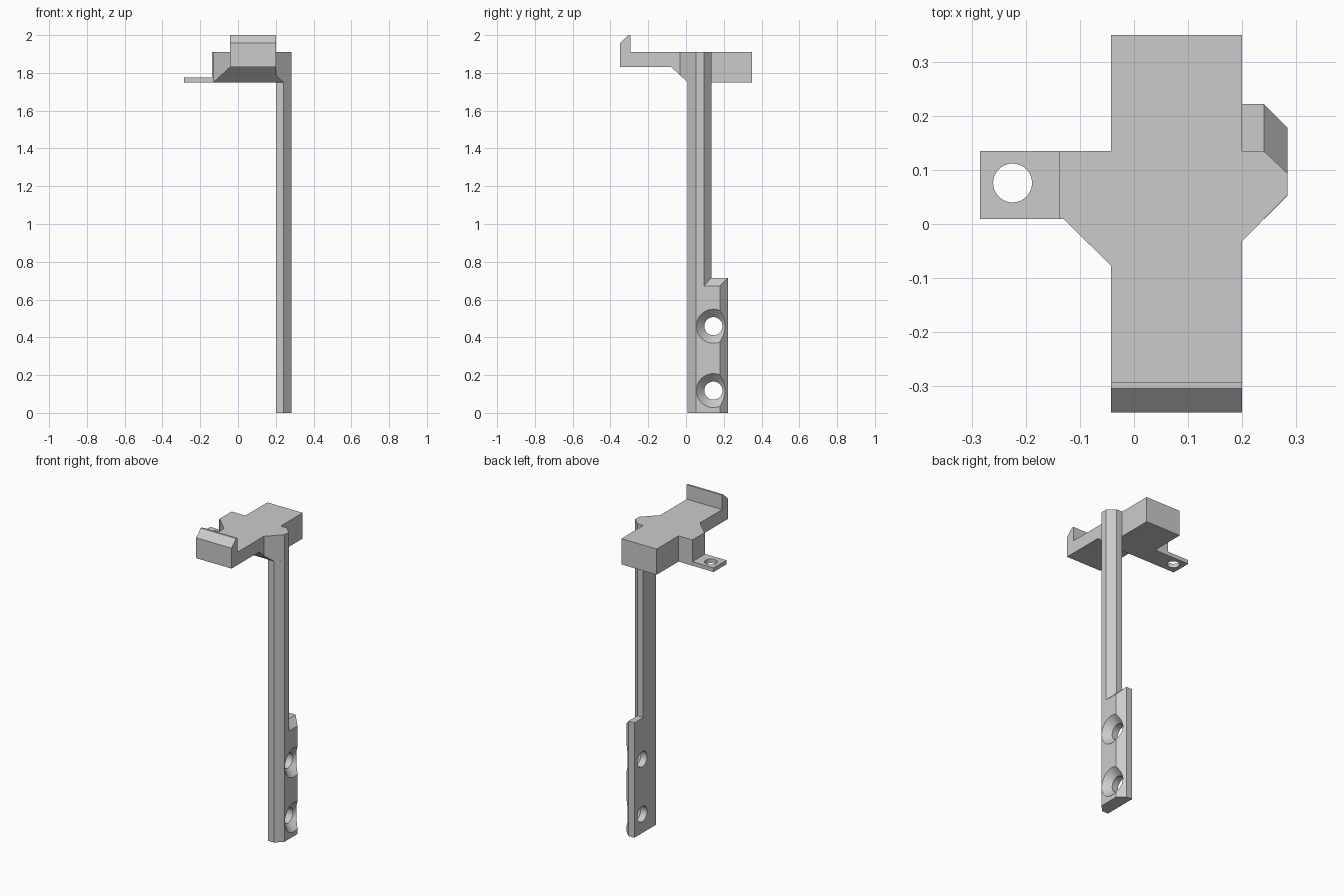
import bpy, bmesh, math
from mathutils import Matrix, Vector

old = bpy.data.objects.get("Cube")
if old:
    bpy.data.objects.remove(old, do_unlink=True)

grey = bpy.data.materials.new("plain grey")
grey.use_nodes = True
colour = (0.6, 0.6, 0.6, 1)
grey.diffuse_color = colour
grey.node_tree.nodes["Principled BSDF"].inputs["Base Color"].default_value = colour


def finish(bm, name):
    bmesh.ops.recalc_face_normals(bm, faces=bm.faces)
    mesh = bpy.data.meshes.new(name)
    bm.to_mesh(mesh)
    bm.free()
    mesh.materials.append(grey)
    obj = bpy.data.objects.new(name, mesh)
    bpy.context.collection.objects.link(obj)
    return obj


def prism(name, axis, outline, start, end):
    """Extrude a 2D outline along one axis."""
    def place(a, b, t):
        return {"x": (t, a, b), "y": (a, t, b), "z": (a, b, t)}[axis]
    bm = bmesh.new()
    face = bm.faces.new([bm.verts.new(place(a, b, start)) for a, b in outline])
    made = bmesh.ops.extrude_face_region(bm, geom=[face])["geom"]
    shift = Vector(place(0, 0, end - start))
    bmesh.ops.translate(bm, vec=shift, verts=[v for v in made if isinstance(v, bmesh.types.BMVert)])
    return finish(bm, name)


def drill(centre, r1, r2, depth, along_x=False):
    """Round cutter, straight or tapered."""
    turn = Matrix.Rotation(math.pi / 2, 4, "Y") if along_x else Matrix()
    bm = bmesh.new()
    bmesh.ops.create_cone(bm, cap_ends=True, segments=48, radius1=r1, radius2=r2,
                          depth=depth, matrix=Matrix.Translation(centre) @ turn)
    return finish(bm, "cutter")


def combine(obj, other, operation):
    mod = obj.modifiers.new("combine", "BOOLEAN")
    mod.operation, mod.solver, mod.object = operation, "EXACT", other
    bpy.context.view_layer.objects.active = obj
    bpy.ops.object.modifier_apply(modifier=mod.name)
    bpy.data.objects.remove(other, do_unlink=True)


# Key positions shared by the parts
BASE, TOP = 1.75, 1.91
IN, MID, OUT = 0.2, 0.241, 0.284
FRONT, BACK = 0.009, 0.135

# Platform: plan outline crossed with the hooked side profile
platform = prism("platform", "z", [
    (-0.043, 0.35), (IN, 0.35), (IN, BACK), (MID, BACK), (OUT, 0.094),
    (OUT, 0.053), (IN, -0.032), (IN, -0.35), (-0.043, -0.35),
    (-0.043, -0.077), (-0.13, FRONT), (-0.138, FRONT), (-0.138, BACK),
    (-0.043, BACK)], 1.6, 2.1)
side = prism("side_profile", "x", [
    (0.35, BASE), (FRONT, BASE), (-0.077, 1.83), (-0.349, 1.83),
    (-0.349, 1.957), (-0.305, 2), (-0.293, 2), (-0.293, TOP), (0.35, TOP)], -0.5, 0.5)
combine(platform, side, "INTERSECT")

# Thin side tab with a screw hole
tab = prism("side_tab", "z", [(-0.285, FRONT), (-0.138, FRONT),
                              (-0.138, BACK), (-0.285, BACK)], BASE, 1.775)
combine(tab, drill((-0.225, 0.076, BASE), 0.036, 0.036, 0.2), "DIFFERENCE")

# Tall chamfered column
column = prism("column", "z", [
    (IN, FRONT), (MID, FRONT), (OUT, 0.052), (OUT, 0.094), (MID, BACK),
    (IN, BACK)], 0, BASE)

# Wider foot with a sloped shoulder, merged into the column
foot = prism("foot", "z", [
    (IN, FRONT), (MID, FRONT), (OUT, 0.052), (OUT, 0.179), (MID, 0.222),
    (IN, 0.222)], 0, 1)
shoulder = prism("shoulder", "y", [
    (0.1, -0.1), (0.4, -0.1), (0.4, 0.556), (MID, 0.715), (0.1, 0.715)], -0.2, 0.4)
combine(foot, shoulder, "INTERSECT")
combine(column, foot, "UNION")

# Countersunk screw holes through the foot
for z in (0.118, 0.459):
    combine(column, drill((0.24, 0.145, z), 0.048, 0.048, 0.2, True), "DIFFERENCE")
    combine(column, drill((0.264, 0.145, z), 0.03, 0.11, 0.08, True), "DIFFERENCE")

# Smooth the round holes and keep the hard edges
bpy.ops.object.select_all(action="DESELECT")
for part in (platform, tab, column):
    part.select_set(True)
bpy.context.view_layer.objects.active = column
bpy.ops.object.shade_smooth_by_angle(angle=math.radians(25))
